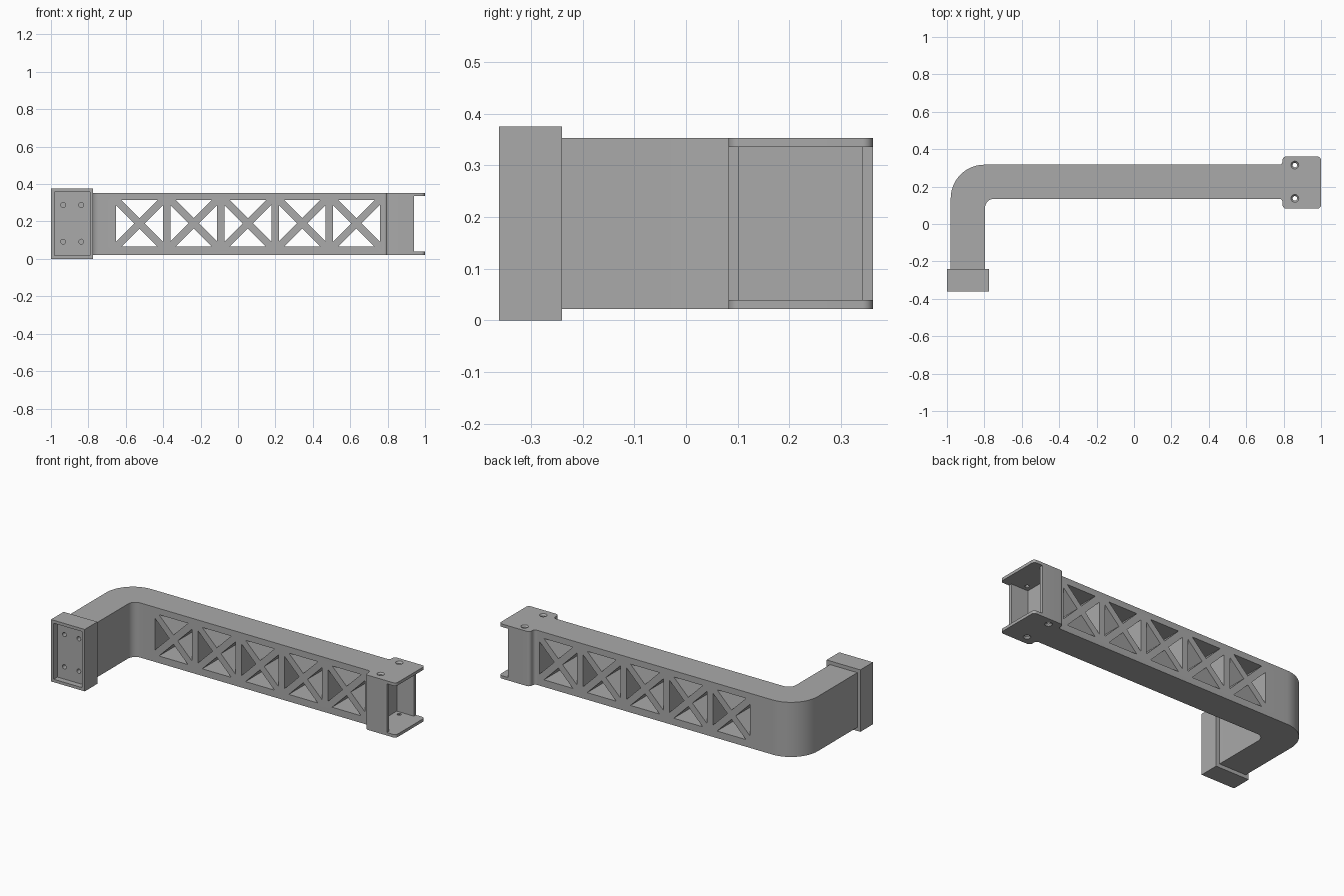
import bpy, bmesh, math
from mathutils import Vector, Matrix

if "Cube" in bpy.data.objects:
    bpy.data.objects.remove(bpy.data.objects["Cube"])

grey = bpy.data.materials.new("plain grey")
grey.use_nodes = True
colour = (0.4, 0.4, 0.4, 1)
grey.diffuse_color = colour
grey.node_tree.nodes["Principled BSDF"].inputs["Base Color"].default_value = colour


def finish(bm, name):
    bmesh.ops.recalc_face_normals(bm, faces=bm.faces)
    mesh = bpy.data.meshes.new(name)
    bm.to_mesh(mesh)
    bm.free()
    mesh.materials.append(grey)
    obj = bpy.data.objects.new(name, mesh)
    bpy.context.collection.objects.link(obj)
    return obj


def prism(bm, points, direction):
    """Close an outline and extrude it along a direction."""
    face = bm.faces.new([bm.verts.new(p) for p in points])
    new = bmesh.ops.extrude_face_region(bm, geom=[face])["geom"]
    verts = [g for g in new if isinstance(g, bmesh.types.BMVert)]
    bmesh.ops.translate(bm, verts=verts, vec=direction)


def box(bm, low, high):
    x0, y0, z0 = low
    x1, y1, z1 = high
    prism(bm, [(x0, y0, z0), (x1, y0, z0), (x1, y1, z0), (x0, y1, z0)], (0, 0, z1 - z0))


def cone(bm, centre, r1, r2, depth, turn=Matrix.Identity(4)):
    bmesh.ops.create_cone(bm, cap_ends=True, segments=24, radius1=r1, radius2=r2,
                          depth=depth, matrix=Matrix.Translation(centre) @ turn)


def rounded(corners, z):
    """Outline with a fillet of given radius at each corner."""
    out = []
    for i, (x, y, r) in enumerate(corners):
        p = Vector((x, y))
        if r == 0:
            out.append((x, y, z))
            continue
        a = (Vector(corners[i - 1][:2]) - p).normalized()
        b = (Vector(corners[(i + 1) % len(corners)][:2]) - p).normalized()
        steps = 16 if r > 0.1 else 8
        for s in range(steps + 1):
            t = s / steps * math.pi / 2
            q = p + r * (a * (1 - math.sin(t)) + b * (1 - math.cos(t)))
            out.append((q.x, q.y, z))
    return out


def cut(obj, bm, name):
    cutter = finish(bm, name)
    cutter.hide_render = True
    mod = obj.modifiers.new(name, 'BOOLEAN')
    mod.operation = 'DIFFERENCE'
    mod.solver = 'EXACT'
    mod.object = cutter
    bpy.ops.object.select_all(action='DESELECT')
    bpy.context.view_layer.objects.active = obj
    obj.select_set(True)
    bpy.ops.object.modifier_apply(modifier=name)
    bpy.data.objects.remove(cutter)


# Bent arm with the wider fork head
Z0, Z1 = 0.022, 0.353
bm = bmesh.new()
corners = [(-0.98, -0.245, 0), (-0.797, -0.245, 0), (-0.797, 0.135, 0.05),
           (0.794, 0.135, 0.018), (0.794, 0.082, 0.02), (1, 0.082, 0.02), (1, 0.361, 0.02),
           (0.794, 0.361, 0.02), (0.794, 0.317, 0.018), (-0.98, 0.317, 0.18)]
prism(bm, rounded(corners, Z0), (0, 0, Z1 - Z0))
arm = finish(bm, "bent_arm")

# Cross-braced windows: four triangles per bay
bm = bmesh.new()
half, gap = 0.125, 0.028
for bay in range(5):
    cx, cz = -0.527 + 0.29 * bay, 0.19
    for k in range(4):
        c, s = round(math.cos(k * math.pi / 2)), round(math.sin(k * math.pi / 2))
        tri = [(half, gap - half), (half, half - gap), (gap, 0)]
        prism(bm, [(cx + u * c - v * s, 0.05, cz + u * s + v * c) for u, v in tri], (0, 0.4, 0))
cut(arm, bm, "window_cutter")

# Fork opening, then the pocket behind it
bm = bmesh.new()
box(bm, (0.94, 0, 0.04), (1.1, 0.5, 0.335))
cut(arm, bm, "fork_cutter")
bm = bmesh.new()
box(bm, (0.825, 0.102, 0.04), (0.96, 0.341, 0.335))
cut(arm, bm, "pocket_cutter")

# Countersunk screw holes through both fork plates
for y in (0.137, 0.315):
    bm = bmesh.new()
    cone(bm, (0.86, y, 0.19), 0.012, 0.012, 0.6)
    cut(arm, bm, "hole_cutter")
    for z, r1, r2 in ((Z1, 0.012, 0.03), (Z0, 0.03, 0.012)):
        bm = bmesh.new()
        cone(bm, (0.86, y, z), r1, r2, 0.02)
        cut(arm, bm, "countersink_cutter")

# Mounting block with a recessed face and four screw holes
bm = bmesh.new()
box(bm, (-1, -0.361, 0), (-0.774, -0.24, 0.375))
block = finish(bm, "mounting_block")
bm = bmesh.new()
box(bm, (-0.982, -0.4, 0.018), (-0.792, -0.326, 0.357))
cut(block, bm, "recess_cutter")
bm = bmesh.new()
for x in (-0.935, -0.838):
    for z in (0.092, 0.288):
        cone(bm, (x, -0.32, z), 0.013, 0.013, 0.12, Matrix.Rotation(math.pi / 2, 4, 'X'))
cut(block, bm, "mount_hole_cutter")

# Smooth the fillets while keeping edges crisp
for obj in (arm, block):
    bpy.ops.object.select_all(action='DESELECT')
    obj.select_set(True)
    bpy.context.view_layer.objects.active = obj
    bpy.ops.object.shade_smooth_by_angle(angle=math.radians(30))
